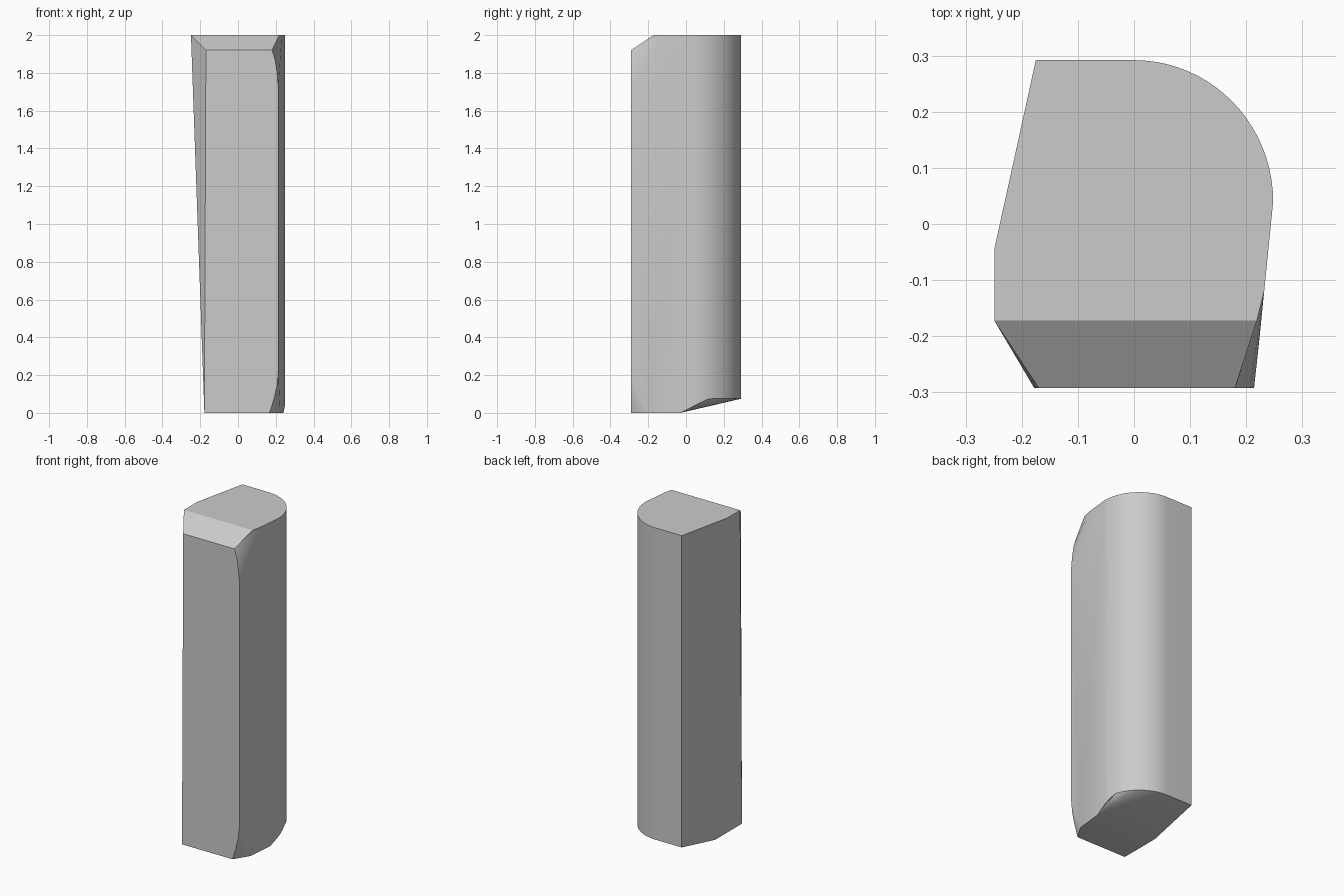
import bpy, bmesh, math

cube = bpy.data.objects.get("Cube")
if cube:
    bpy.data.objects.remove(cube, do_unlink=True)

HEIGHT = 2.0
HALF_DEPTH = 0.292

bm = bmesh.new()


def vert(x, y, z):
    return bm.verts.new((x, y, z))


def face(*verts):
    return bm.faces.new(verts)


def fan(pivot, rim):
    for a, b in zip(rim, rim[1:]):
        face(pivot, a, b)


def underside(y):
    # The foot is cut upward towards the back
    return min(max((y + 0.03) * 0.5, 0.0), 0.075)


# Rounded back corner, as matching bottom and top rims
steps = 20
low_arc, top_arc = [], []
for i in range(steps + 1):
    a = math.pi / 2 * (1 - i / steps)
    x, y = 0.248 * math.cos(a), 0.04 + (HALF_DEPTH - 0.04) * math.sin(a)
    low_arc.append(vert(x, y, underside(y)))
    top_arc.append(vert(x, y, HEIGHT))

# Left side corners
back_low = vert(-0.175, HALF_DEPTH, 0.075)
back_top = vert(-0.175, HALF_DEPTH, HEIGHT)
mid_low = vert(-0.178, -0.03, 0)
front_low = vert(-0.178, -HALF_DEPTH, 0)
left_top = vert(-0.249, -0.045, HEIGHT)
lip_left = vert(-0.249, -0.172, HEIGHT)
front_top = vert(-0.17, -HALF_DEPTH, 1.92)

# Front edge, with corners that curve inward at both ends
low_curve = [vert(x, -HALF_DEPTH, z) for x, z in
             ((0.167, 0), (0.189, 0.07), (0.206, 0.14), (0.214, 0.22))]
top_curve = [vert(x, -HALF_DEPTH, z) for x, z in
             ((0.214, 1.72), (0.207, 1.8), (0.196, 1.87), (0.18, 1.92))]
bevel_low = vert(0.224, -0.2, 0)
bevel_top = vert(0.232, -0.12, HEIGHT)
lip_right = vert(0.219, -0.172, HEIGHT)
side_low = vert(0.241, -0.03, 0)

# Back, rounded corner and flat side
face(back_low, back_top, top_arc[0], low_arc[0])
for i in range(steps):
    face(low_arc[i], top_arc[i], top_arc[i + 1], low_arc[i + 1])
face(low_arc[-1], top_arc[-1], bevel_top, top_curve[0],
     low_curve[-1], bevel_low, side_low)

# Curved bevels
fan(bevel_low, low_curve)
fan(bevel_top, top_curve)
face(top_curve[-1], lip_right, bevel_top)

# Front, sloped lip and top
face(front_low, *low_curve, *top_curve, front_top)
face(front_top, top_curve[-1], lip_right, lip_left)
face(lip_left, lip_right, bevel_top, *reversed(top_arc), back_top, left_top)

# Flaring left side
face(front_low, front_top, lip_left)
face(front_low, lip_left, mid_low)
face(lip_left, left_top, mid_low)
face(mid_low, left_top, back_low)
face(left_top, back_top, back_low)

# Underside: flat front part and raised back part
face(front_low, mid_low, side_low, bevel_low, low_curve[0])
face(mid_low, back_low, side_low)
face(back_low, low_arc[0], side_low)
fan(side_low, low_arc)

bmesh.ops.recalc_face_normals(bm, faces=bm.faces[:])
mesh = bpy.data.meshes.new("stone_pillar")
bm.to_mesh(mesh)
bm.free()

pillar = bpy.data.objects.new("stone_pillar", mesh)
bpy.context.collection.objects.link(pillar)

# Plain grey
grey = bpy.data.materials.new("light_grey")
grey.use_nodes = True
color = (0.6, 0.6, 0.6, 1)
grey.diffuse_color = color
grey.node_tree.nodes["Principled BSDF"].inputs["Base Color"].default_value = color
mesh.materials.append(grey)

bpy.ops.object.select_all(action='DESELECT')
pillar.select_set(True)
bpy.context.view_layer.objects.active = pillar
bpy.ops.object.shade_smooth_by_angle(angle=math.radians(30))
